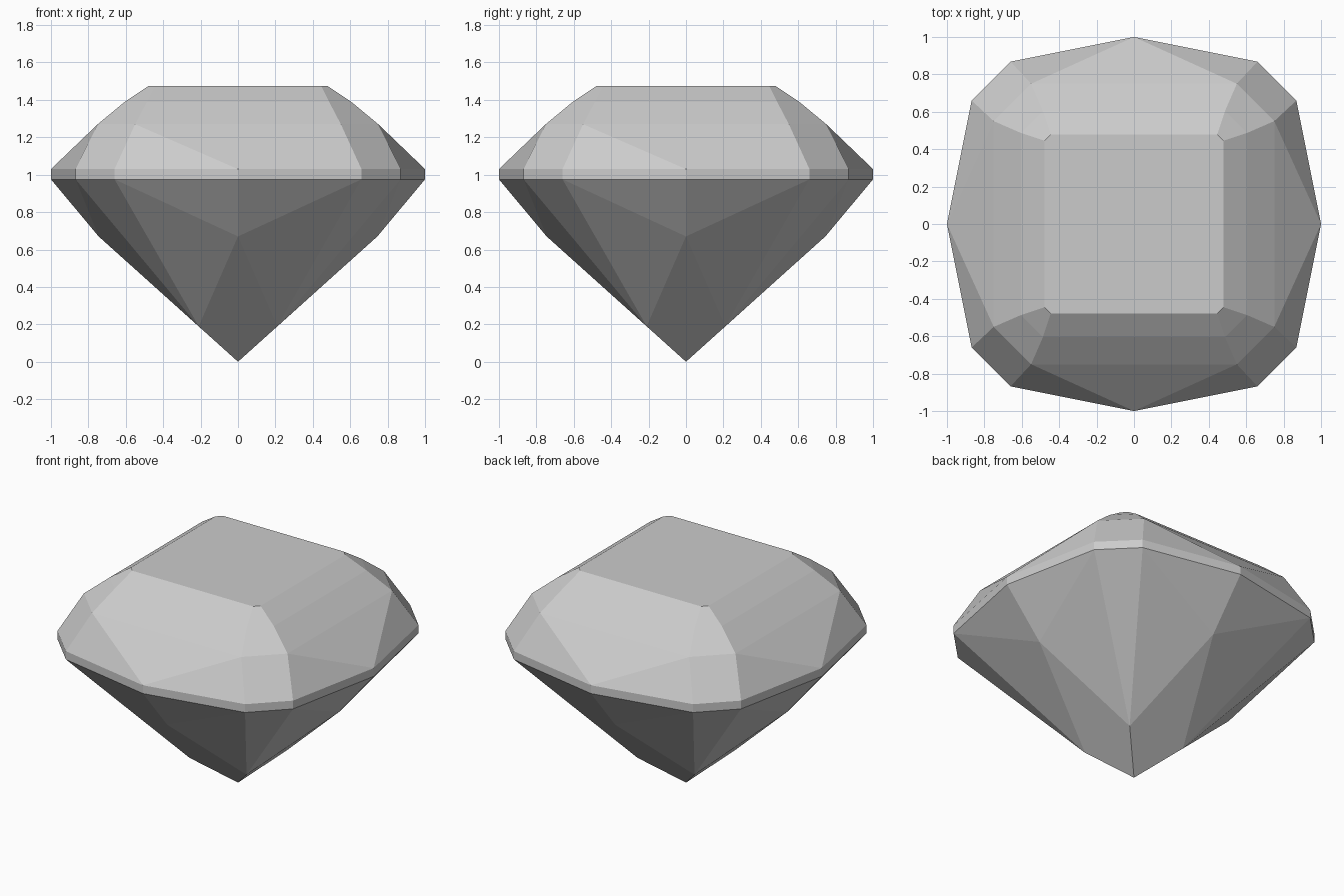
import bpy, bmesh, math

cube = bpy.data.objects.get("Cube")
if cube:
    bpy.data.objects.remove(cube, do_unlink=True)

stone = bpy.data.materials.new("pale_grey_stone")
stone.use_nodes = True
colour = (0.6, 0.6, 0.6, 1)
stone.diffuse_color = colour
stone.node_tree.nodes["Principled BSDF"].inputs["Base Color"].default_value = colour


def eightfold(x, y, z):
    """All distinct mirror and diagonal copies of one facet corner."""
    return {(sx * a, sy * b, z)
            for a, b in ((x, y), (y, x))
            for sx in (1, -1) for sy in (1, -1)}


GIRDLE_LOW, GIRDLE_HIGH = 0.975, 1.03
corners = {(0.0, 0.0, 0.0)}                       # pointed base
# pavilion: lower diagonal corners and the tips of the main facets
corners |= eightfold(0.21, 0.21, 0.189)
corners |= eightfold(0.0, 0.745, 0.67)
# girdle band
for z in (GIRDLE_LOW, GIRDLE_HIGH):
    corners |= eightfold(0.0, 1.0, z)
    corners |= eightfold(0.66, 0.868, z)
# crown steps, then the flat table
corners |= eightfold(0.55, 0.75, 1.27)
corners |= eightfold(0.487, 0.605, 1.39)
corners |= eightfold(0.445, 0.478, 1.475)

# facets span the convex shell of the corners
bm = bmesh.new()
for co in sorted(corners):
    bm.verts.new(co)
bmesh.ops.convex_hull(bm, input=bm.verts[:])
bmesh.ops.dissolve_limit(bm, angle_limit=math.radians(0.5),
                         verts=bm.verts[:], edges=bm.edges[:])
bmesh.ops.recalc_face_normals(bm, faces=bm.faces[:])

mesh = bpy.data.meshes.new("cut_gem")
bm.to_mesh(mesh)
bm.free()
mesh.materials.append(stone)
gem = bpy.data.objects.new("cut_gem", mesh)
bpy.context.collection.objects.link(gem)
